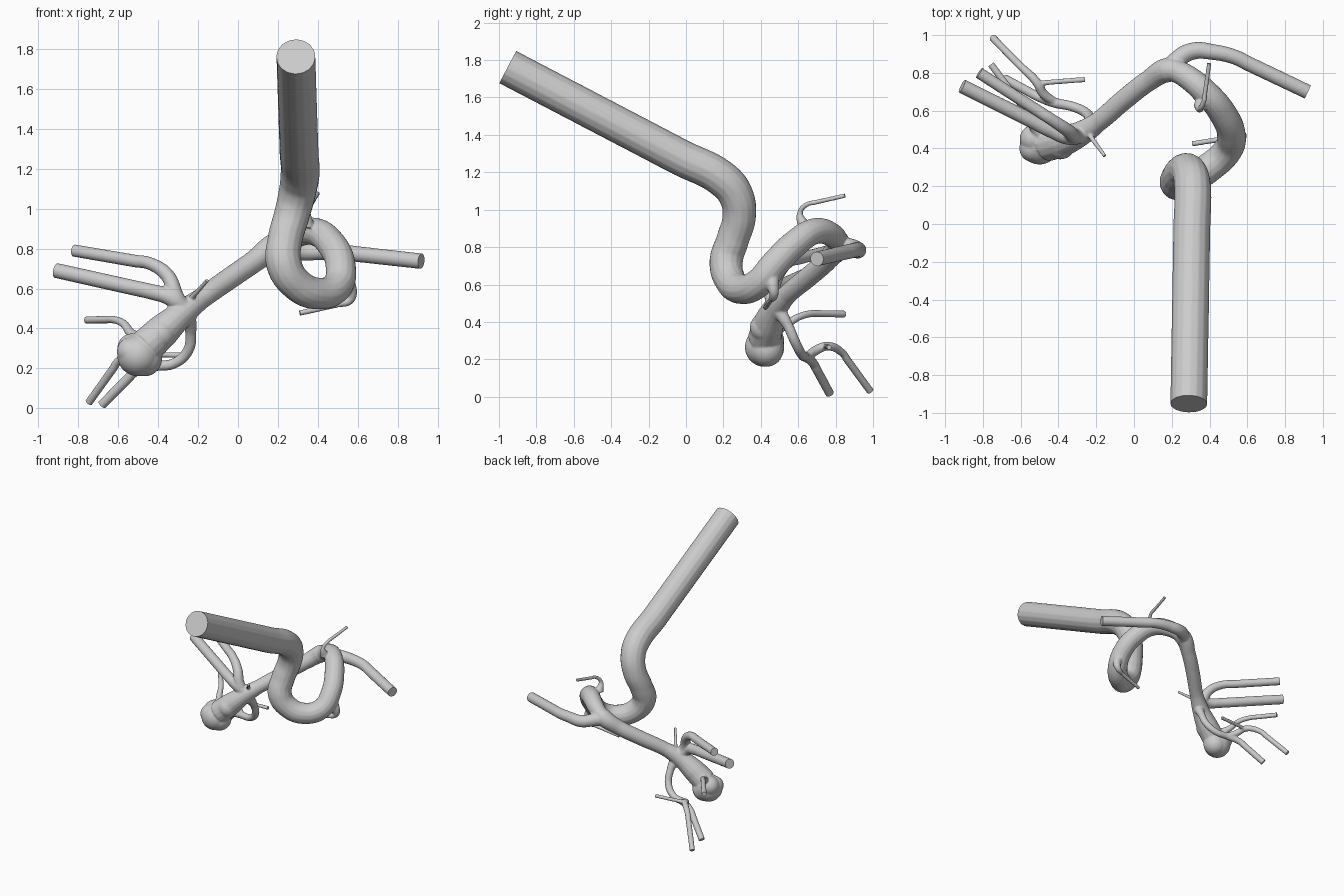
import bpy, bmesh
from mathutils import Vector

curve = bpy.data.curves.new("artery", 'CURVE')
curve.dimensions = '3D'
curve.bevel_depth = 1.0
curve.bevel_resolution = 6
curve.resolution_u = 10
curve.use_fill_caps = True
ends = []


def vessel(points, free_end=True):
    """Add a tube through (x, y, z, radius) points; the last point is its flat cut end."""
    pts = [(Vector(p[:3]), p[3]) for p in points]
    if free_end:
        (a, ra), (b, rb) = pts[-2], pts[-1]
        d = (b - a).normalized()
        ends.append((b, d, rb))
        pts[-1:] = [(a.lerp(b, 0.2), ra + (rb - ra) * 0.2), (b, rb), (b + d * 0.03, rb)]
    sp = curve.splines.new('BEZIER')
    sp.bezier_points.add(len(pts) - 1)
    for bp, (co, r) in zip(sp.bezier_points, pts):
        bp.co, bp.radius = co, r
        bp.handle_left_type = bp.handle_right_type = 'AUTO'


# main looping trunk
vessel([(.20, .82, .82, .058), (.28, .78, .865, .064), (.385, .69, .885, .07),
        (.47, .585, .82, .074), (.515, .475, .71, .076), (.495, .39, .61, .078),
        (.40, .30, .575, .080), (.29, .235, .625, .084), (.23, .215, .725, .09),
        (.235, .25, .84, .088), (.27, .285, .97, .09), (.297, .265, 1.08, .094),
        (.31, .20, 1.16, .098), (.29, -.952, 1.762, .098)])
# middle trunk leading to the bulge
vessel([(.26, .80, .85, .055), (.18, .815, .81, .066), (.08, .76, .735, .056), (-.05, .66, .645, .055),
        (-.19, .54, .545, .053), (-.28, .48, .475, .066), (-.38, .44, .385, .085),
        (-.46, .42, .31, .09)], False)
# side trunk
vessel([(.18, .80, .80, .055), (.23, .87, .80, .048), (.31, .915, .785, .046),
        (.42, .91, .785, .042), (.53, .885, .78, .040), (.918, .70, .737, .039)])
# upper pair of branches
vessel([(-.28, .48, .48, .05), (-.315, .465, .57, .04), (-.35, .495, .66, .036),
        (-.44, .555, .725, .032), (-.82, .80, .79, .031)])
vessel([(-.27, .48, .50, .05), (-.34, .46, .555, .042), (-.44, .495, .585, .039),
        (-.91, .73, .69, .038)])
# thin branch behind the bulge
vessel([(-.47, .44, .34, .035), (-.535, .52, .375, .024), (-.575, .60, .425, .02),
        (-.63, .675, .445, .019), (-.757, .845, .442, .019)])
# lower branch and its three twigs
vessel([(-.25, .49, .47, .04), (-.237, .545, .38, .028), (-.25, .585, .29, .027),
        (-.32, .62, .225, .026), (-.43, .645, .21, .027), (-.52, .68, .18, .025),
        (-.682, .768, .018, .024)])
vessel([(-.41, .64, .21, .022), (-.48, .69, .245, .026), (-.515, .75, .27, .024),
        (-.60, .835, .235, .021), (-.747, .985, .03, .020)])
vessel([(-.53, .74, .265, .016), (-.45, .75, .27, .014), (-.26, .765, .265, .014)])
# hair-thin twigs
vessel([(-.26, .50, .50, .03), (-.235, .47, .55, .014), (-.155, .36, .64, .010)])
vessel([(.35, .63, .91, .035), (.35, .61, .985, .015), (.37, .65, 1.03, .013),
        (.398, .85, 1.075, .012)])
vessel([(.53, .46, .66, .04), (.565, .465, .59, .032), (.56, .47, .545, .024),
        (.50, .455, .52, .015), (.31, .425, .477, .014)])

artery = bpy.data.objects.new("artery", curve)
bpy.context.collection.objects.link(artery)
bpy.ops.object.select_all(action='DESELECT')
artery.select_set(True)
bpy.context.view_layer.objects.active = artery
bpy.ops.object.convert(target='MESH')
artery = bpy.context.object

# lumpy bulge at the fork
lumps = []
for x, y, z, r in [(-.50, .42, .265, .105), (-.535, .40, .285, .072), (-.53, .45, .30, .075),
                   (-.47, .43, .25, .09), (-.39, .42, .37, .078)]:
    bpy.ops.mesh.primitive_ico_sphere_add(subdivisions=4, radius=r, location=(x, y, z))
    lumps.append(bpy.context.object)
bpy.ops.object.select_all(action='DESELECT')
for o in lumps + [artery]:
    o.select_set(True)
bpy.context.view_layer.objects.active = artery
bpy.ops.object.join()

# fuse everything into one soft skin
rm = artery.modifiers.new("fuse", 'REMESH')
rm.mode = 'VOXEL'
rm.voxel_size = 0.006
sm = artery.modifiers.new("soften", 'SMOOTH')
sm.factor, sm.iterations = 0.5, 5
for name in ("fuse", "soften"):
    bpy.ops.object.modifier_apply(modifier=name)

# slice the vessel ends flat and cap them
bm = bmesh.new()
bm.from_mesh(artery.data)
for p, d, r in ends:
    lim = r * 1.5 + 0.05
    faces = [f for f in bm.faces if (f.calc_center_median() - p).length < lim]
    es = {e for f in faces for e in f.edges}
    vs = {v for f in faces for v in f.verts}
    bmesh.ops.bisect_plane(bm, geom=faces + list(es) + list(vs), dist=1e-5,
                           plane_co=p, plane_no=d, clear_outer=True)
    rim = [e for e in bm.edges if e.is_boundary]
    bmesh.ops.holes_fill(bm, edges=rim, sides=0)
bmesh.ops.recalc_face_normals(bm, faces=bm.faces)
bm.to_mesh(artery.data)
bm.free()
bpy.ops.object.shade_smooth_by_angle(angle=0.9)
